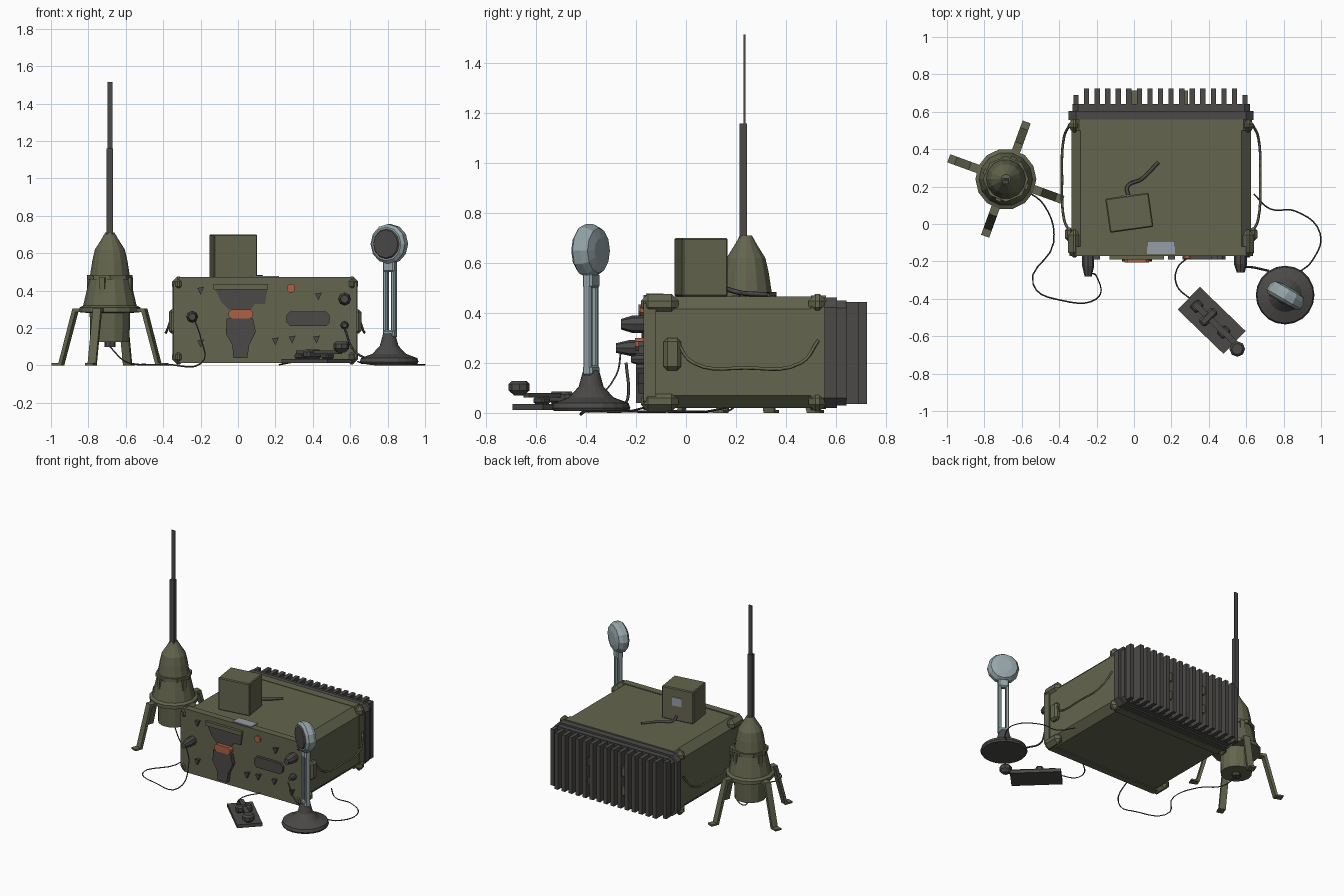
import bpy, bmesh, math
from mathutils import Vector, Matrix

cube = bpy.data.objects.get("Cube")
if cube:
    bpy.data.objects.remove(cube, do_unlink=True)


def material(name, r, g, b):
    m = bpy.data.materials.new(name)
    m.use_nodes = True
    m.diffuse_color = (r, g, b, 1)
    m.node_tree.nodes["Principled BSDF"].inputs["Base Color"].default_value = (r, g, b, 1)
    return m


OLIVE = material("olive drab", 0.125, 0.13, 0.075)
DARK = material("dark grey", 0.07, 0.068, 0.065)
PALE = material("pale steel", 0.30, 0.38, 0.40)
ORANGE = material("burnt orange", 0.42, 0.12, 0.06)
LABEL = material("label grey", 0.30, 0.34, 0.38)


def finish(name, bm, mat, matrix=None):
    if matrix:
        bm.transform(matrix)
    bmesh.ops.recalc_face_normals(bm, faces=bm.faces)
    mesh = bpy.data.meshes.new(name)
    bm.to_mesh(mesh)
    bm.free()
    mesh.materials.append(mat)
    ob = bpy.data.objects.new(name, mesh)
    bpy.context.collection.objects.link(ob)
    return ob


def box(name, x, y, z, mat, bevel=0, matrix=None):
    """Box from (low, high) ranges on each axis."""
    bm = bmesh.new()
    bmesh.ops.create_cube(bm, size=1)
    for v in bm.verts:
        v.co = [(r[0] + r[1]) / 2 + c * (r[1] - r[0]) for r, c in zip((x, y, z), v.co)]
    ob = finish(name, bm, mat, matrix)
    if bevel:
        mod = ob.modifiers.new("Bevel", 'BEVEL')
        mod.width = bevel
        mod.segments = 1
    return ob


def prism(name, outline, y0, y1, mat):
    """Extrude an x-z outline along y."""
    bm = bmesh.new()
    face = bm.faces.new([bm.verts.new((x, y0, z)) for x, z in outline])
    ext = bmesh.ops.extrude_face_region(bm, geom=[face])["geom"]
    bmesh.ops.translate(bm, vec=(0, y1 - y0, 0),
                        verts=[g for g in ext if isinstance(g, bmesh.types.BMVert)])
    return finish(name, bm, mat)


def chamfered(x0, x1, z0, z1, c):
    return [(x0 + c, z0), (x1 - c, z0), (x1, z0 + c), (x1, z1 - c),
            (x1 - c, z1), (x0 + c, z1), (x0, z1 - c), (x0, z0 + c)]


def lathe(name, profile, mat, matrix, sides=16):
    """Closed solid turned from (radius, height) pairs."""
    bm = bmesh.new()
    rings = [[bm.verts.new((r * math.cos(a), r * math.sin(a), z))
              for a in (math.tau * i / sides for i in range(sides))] for r, z in profile]
    for low, high in zip(rings, rings[1:]):
        for i in range(sides):
            j = (i + 1) % sides
            bm.faces.new((low[i], low[j], high[j], high[i]))
    bm.faces.new(rings[0])
    bm.faces.new(rings[-1])
    return finish(name, bm, mat, matrix)


def cable(name, points, radius, mat):
    cu = bpy.data.curves.new(name, 'CURVE')
    cu.dimensions = '3D'
    cu.bevel_depth = radius
    cu.bevel_resolution = 0
    cu.resolution_u = 5
    sp = cu.splines.new('BEZIER')
    sp.bezier_points.add(len(points) - 1)
    for p, co in zip(sp.bezier_points, points):
        p.co = co
        p.handle_left_type = p.handle_right_type = 'AUTO'
    cu.materials.append(mat)
    ob = bpy.data.objects.new(name, cu)
    bpy.context.collection.objects.link(ob)


def place(x, y, z=0, turn=0):
    return Matrix.Translation((x, y, z)) @ Matrix.Rotation(math.radians(turn), 4, 'Z')


# Radio case with reinforced ends
CX = 0.145
prism("radio_case", chamfered(-0.335, 0.625, 0.02, 0.467, 0.05), -0.16, 0.56, OLIVE)
prism("front_panel", chamfered(-0.345, 0.635, 0.012, 0.473, 0.035), -0.17, -0.12, OLIVE)
prism("rear_collar", chamfered(-0.34, 0.63, 0.015, 0.47, 0.045), 0.5, 0.56, OLIVE)
for side in (-1, 1):
    for low in (0.005, 0.395):
        for y in ((-0.18, -0.03), (0.49, 0.562)):
            xs = sorted((CX + side * 0.43, CX + side * 0.497))
            box("corner_guard", xs, y, (low, low + 0.082), OLIVE, 0.028)
    # Side carrying handle
    x = CX + side * 0.49
    cable("side_handle", [(x, -0.04, 0.29), (x + side * 0.03, 0.03, 0.2),
                          (x + side * 0.04, 0.24, 0.18), (x + side * 0.03, 0.46, 0.2),
                          (x, 0.53, 0.29)], 0.007, OLIVE)
    box("handle_mount", sorted((x - side * 0.02, x + side * 0.025)),
        (-0.09, -0.02), (0.17, 0.3), OLIVE, 0.015)

# Rear heat sink
prism("heat_sink_flange", chamfered(-0.35, 0.64, 0.02, 0.462, 0.04), 0.555, 0.605, DARK)
prism("heat_sink_plate", chamfered(-0.33, 0.62, 0.03, 0.45, 0.03), 0.6, 0.642, DARK)
for i in range(17):
    x = -0.31 + i * 0.0565
    depth = 0.725 if 0 < i < 16 else 0.69
    prism("cooling_fin", [(x - 0.014, 0.035), (x + 0.014, 0.035),
                          (x + 0.014, 0.445), (x - 0.014, 0.445)], 0.64, depth, DARK)
for x in (0.0, 0.27):
    for z in (0.16, 0.3):
        box("fin_spacer", (x - 0.02, x + 0.02), (0.64, 0.715), (z - 0.03, z + 0.03), OLIVE)

# Front panel fittings
FRONT = -0.17
prism("speaker_recess", [(-0.13, 0.425), (0.16, 0.425), (0.145, 0.33), (0.09, 0.33),
                         (0.07, 0.3), (-0.05, 0.3), (-0.09, 0.34)], FRONT - 0.008, FRONT, DARK)
prism("panel_visor", [(-0.13, 0.435), (0.16, 0.435), (0.16, 0.405), (-0.13, 0.405)],
      FRONT - 0.02, FRONT, OLIVE)
prism("handset", [(-0.06, 0.25), (0.08, 0.25), (0.095, 0.18), (0.06, 0.11), (0.05, 0.04),
                  (-0.025, 0.04), (-0.03, 0.11), (-0.065, 0.17)], -0.2, FRONT, DARK)
prism("orange_band", chamfered(-0.05, 0.08, 0.25, 0.3, 0.015), -0.205, FRONT, ORANGE)
prism("orange_button", chamfered(0.262, 0.305, 0.39, 0.435, 0.012), -0.185, FRONT, ORANGE)
prism("display", chamfered(0.26, 0.49, 0.21, 0.288, 0.02), -0.19, FRONT, DARK)
aim = Matrix.Rotation(math.radians(90), 4, 'X')
for x, z, r, length in ((-0.245, 0.26, 0.032, 0.11), (0.57, 0.355, 0.035, 0.09),
                        (0.57, 0.215, 0.022, 0.05)):
    lathe("control_knob", [(r, 0), (r, length * 0.5), (r * 0.6, length)], DARK,
          place(x, FRONT, z) @ aim, 8)
for x, z in ((-0.2, 0.4), (-0.2, 0.12), (0.2, 0.13), (0.29, 0.14), (0.42, 0.14),
             (0.43, 0.37), (0.56, 0.1)):
    prism("small_switch", [(x - 0.018, z + 0.014), (x + 0.018, z + 0.02), (x, z - 0.022)],
          -0.19, FRONT, DARK)
box("name_plate", (0.07, 0.22), (-0.16, -0.09), (0.468, 0.478), LABEL)

# Power box on the lid
box("power_box", (-0.117, 0.117), (-0.092, 0.092), (0, 0.235), OLIVE, 0.006,
    place(-0.025, 0.06, 0.466, 8))
box("power_box_socket", (-0.03, 0.04), (0.09, 0.097), (0.11, 0.17), LABEL,
    0, place(-0.025, 0.06, 0.466, 8))
cable("power_lead", [(-0.03, 0.15, 0.5), (-0.035, 0.2, 0.485), (0.04, 0.24, 0.478),
                     (0.13, 0.33, 0.474)], 0.01, DARK)

# Antenna on four legs
AX, AY = -0.685, 0.24
lathe("antenna_dome", [(0.105, 0.125), (0.108, 0.28), (0.163, 0.285), (0.163, 0.31),
                       (0.143, 0.32), (0.108, 0.47), (0.094, 0.56), (0.08, 0.62),
                       (0.045, 0.675), (0.025, 0.71)], OLIVE, place(AX, AY), 14)
lathe("dome_band", [(0.122, 0.46), (0.122, 0.485)], OLIVE, place(AX, AY), 8)
lathe("antenna_connector", [(0.03, 0.1), (0.03, 0.13)], DARK, place(AX + 0.0, AY), 8)
box("mast", (-0.017, 0.017), (-0.015, 0.015), (0.69, 1.16), DARK, 0, place(AX, AY - 0.01))
box("whip", (-0.014, 0.014), (-0.004, 0.004), (1.15, 1.515), DARK, 0, place(AX, AY - 0.005))
for k in range(4):
    turn = -20 + 90 * k
    bm = bmesh.new()
    path = [(0.12, 0.305), (0.205, 0.305), (0.285, 0.012), (0.325, 0.012),
            (0.325, 0.0), (0.268, 0.0), (0.188, 0.285), (0.12, 0.285)]
    face = bm.faces.new([bm.verts.new((r, -0.023, z)) for r, z in path])
    ext = bmesh.ops.extrude_face_region(bm, geom=[face])["geom"]
    bmesh.ops.translate(bm, vec=(0, 0.046, 0),
                        verts=[g for g in ext if isinstance(g, bmesh.types.BMVert)])
    finish("antenna_leg", bm, OLIVE, place(AX, AY, 0, turn))
    box("dome_rib", (0.08, 0.125), (-0.015, 0.015), (0.32, 0.47), OLIVE, 0,
        place(AX, AY, 0, turn))

# Desk microphone
MX, MY = 0.808, -0.38
lathe("microphone_base", [(0.15, 0.008), (0.157, 0.02), (0.15, 0.04), (0.09, 0.062),
                          (0.05, 0.105), (0.032, 0.17)], DARK, place(MX, MY), 20)
stand = place(MX + 0.005, MY, 0, -30)
for s in (-1, 1):
    box("microphone_rod", sorted((s * 0.013, s * 0.036)), (-0.017, 0.017), (0.15, 0.53),
        PALE, 0.005, stand)
for z0, z1 in ((0.15, 0.19), (0.5, 0.56)):
    box("rod_clamp", (-0.036, 0.036), (-0.022, 0.022), (z0, z1), PALE, 0.008, stand)
head = place(MX + 0.005, MY, 0.65, -30) @ aim
lathe("microphone_head", [(0.05, -0.045), (0.09, -0.035), (0.106, -0.01), (0.106, 0.025),
                          (0.09, 0.04)], PALE, head, 12)
lathe("microphone_grille", [(0.085, 0.035), (0.075, 0.047)], DARK, head, 12)

# Telegraph key, built along its own x axis
key = place(0.415, -0.515, 0, -44)
box("key_base", (-0.17, 0.17), (-0.085, 0.085), (0.012, 0.036), DARK, 0, key)
box("key_bridge", (-0.05, 0.0), (-0.055, 0.055), (0.036, 0.085), DARK, 0.012, key)
box("key_lever", (-0.13, 0.18), (-0.016, 0.016), (0.062, 0.08), DARK, 0, key)
for x in (-0.11, 0.09):
    box("key_contact", (x - 0.025, x + 0.025), (-0.03, 0.03), (0.036, 0.064), DARK, 0.008, key)
lathe("key_knob", [(0.02, 0.07), (0.042, 0.09), (0.042, 0.115), (0.03, 0.128)],
      DARK, key @ place(0.205, -0.015), 8)

# Loose cables on the ground
cable("antenna_cable", [(AX, AY, 0.1), (-0.6, 0.19, 0.02), (-0.48, 0.1, 0.005),
                        (-0.43, -0.1, 0.005), (-0.54, -0.32, 0.005), (-0.38, -0.41, 0.005),
                        (-0.2, -0.4, 0.01), (-0.2, -0.28, 0.15), (-0.235, -0.26, 0.25)],
      0.004, DARK)
cable("key_cable", [(0.3, -0.4, 0.03), (0.23, -0.33, 0.006), (0.23, -0.24, 0.006),
                    (0.3, -0.17, 0.02)], 0.004, DARK)
cable("microphone_cable", [(0.72, -0.25, 0.02), (0.62, -0.23, 0.08), (0.57, -0.24, 0.2)],
      0.006, DARK)
cable("spare_cable", [(0.64, 0.16, 0.02), (0.73, 0.08, 0.005), (0.86, 0.07, 0.005),
                      (0.995, -0.05, 0.005), (0.95, -0.2, 0.005), (0.88, -0.26, 0.02)],
      0.004, DARK)
